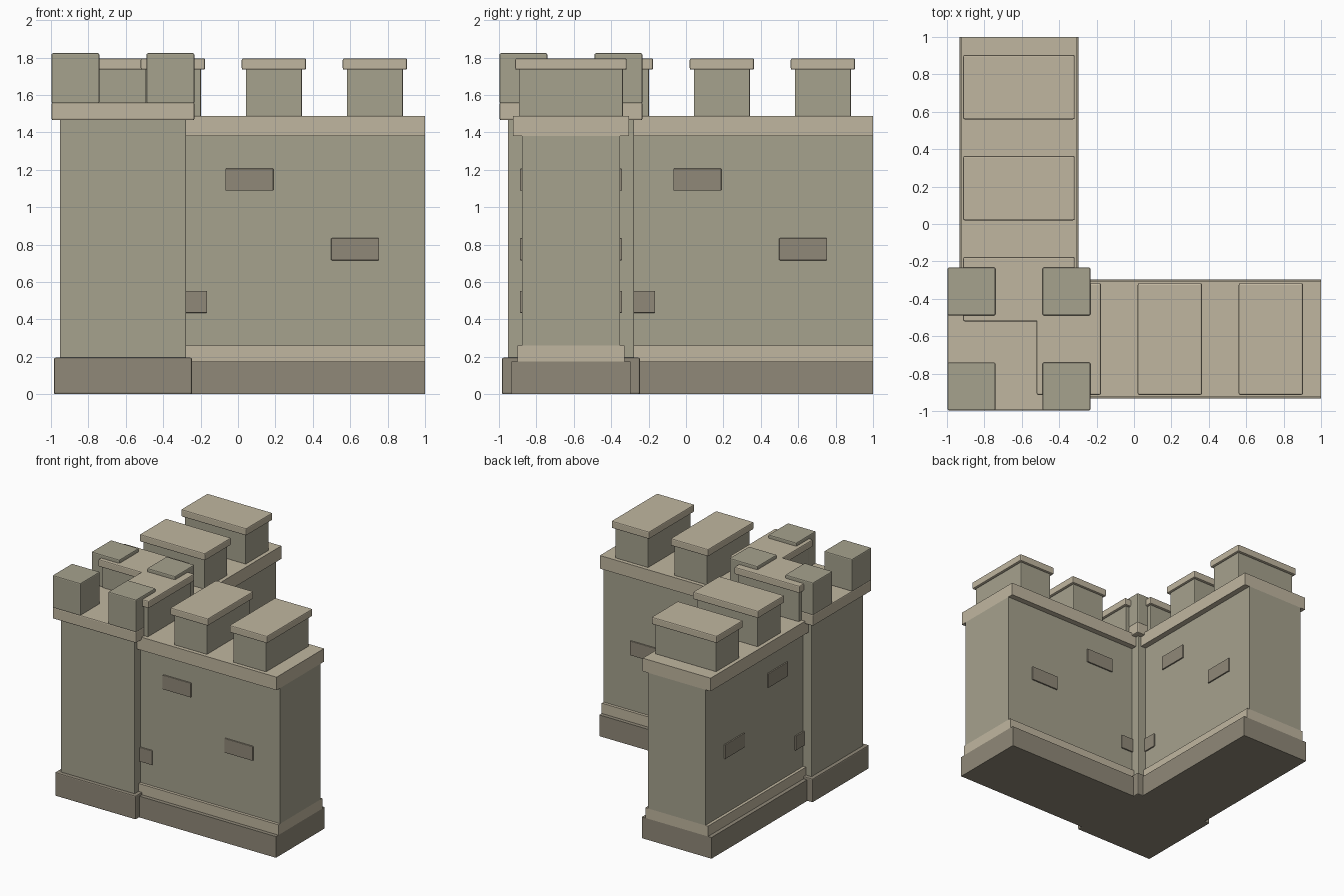
import bpy, bmesh

if "Cube" in bpy.data.objects:
    bpy.data.objects.remove(bpy.data.objects["Cube"])


def material(name, rgb):
    m = bpy.data.materials.new(name)
    m.diffuse_color = (*rgb, 1)
    m.use_nodes = True
    m.node_tree.nodes["Principled BSDF"].inputs["Base Color"].default_value = m.diffuse_color
    return m


LIGHT = material("light_stone", (0.53, 0.47, 0.35))
MID = material("wall_stone", (0.38, 0.36, 0.27))
DARK = material("dark_stone", (0.28, 0.25, 0.19))


def box(name, xr, yr, zr, mat, bevel=0.0):
    """Box from its x, y and z ranges, optionally with softened edges."""
    bm = bmesh.new()
    bmesh.ops.create_cube(bm, size=1)
    for v in bm.verts:
        for i, (lo, hi) in enumerate((xr, yr, zr)):
            v.co[i] = lo if v.co[i] < 0 else hi
    if bevel:
        bmesh.ops.bevel(bm, geom=bm.edges[:], offset=bevel, segments=2,
                        profile=0.5, affect='EDGES')
    mesh = bpy.data.meshes.new(name)
    bm.to_mesh(mesh)
    bm.free()
    mesh.materials.append(mat)
    ob = bpy.data.objects.new(name, mesh)
    bpy.context.collection.objects.link(ob)
    return ob


C = -0.615  # centre line of the walls and of the corner tower


def around(half):
    return (C - half, C + half)


# Two identical walls, one along x and one along y
for wall in ("front_wall", "side_wall"):
    def part(name, along, half, zr, mat, bevel=0.0):
        across = around(half)
        xr, yr = (along, across) if wall == "front_wall" else (across, along)
        return box(f"{wall}_{name}", xr, yr, zr, mat, bevel)

    # Layered wall section, flush at the open end
    for name, half, zr, mat in (("plinth", 0.318, (0, 0.175), DARK),
                                ("step", 0.286, (0.175, 0.26), LIGHT),
                                ("body", 0.262, (0.26, 1.38), MID),
                                ("coping", 0.310, (1.38, 1.488), LIGHT)):
        part(name, (C, 1.0), half, zr, mat)

    # Capped merlons
    for i in range(3):
        c = -0.348 + 0.54 * i
        part(f"merlon_{i}", (c - 0.15, c + 0.15), 0.278, (1.485, 1.74), MID, 0.004)
        part(f"merlon_cap_{i}", (c - 0.172, c + 0.172), 0.298, (1.735, 1.795), LIGHT, 0.008)

    # Stones showing slightly on both wall faces
    for i, (a, z) in enumerate(((-0.422, 0.435), (-0.068, 1.088), (0.498, 0.716))):
        part(f"stone_{i}", (a, a + 0.257), 0.273, (z, z + 0.118), DARK, 0.004)

# Corner tower
box("tower_plinth", around(0.369), around(0.369), (0, 0.195), DARK, 0.008)
box("tower_body", around(0.338), around(0.338), (0.18, 1.475), MID, 0.006)
box("tower_coping", around(0.382), around(0.382), (1.465, 1.56), LIGHT, 0.008)
for i, sx in enumerate((-1, 1)):
    for j, sy in enumerate((-1, 1)):
        x, y = C + sx * 0.254, C + sy * 0.254
        box(f"tower_merlon_{i}{j}", (x - 0.128, x + 0.128), (y - 0.128, y + 0.128),
            (1.555, 1.823), MID, 0.008)
